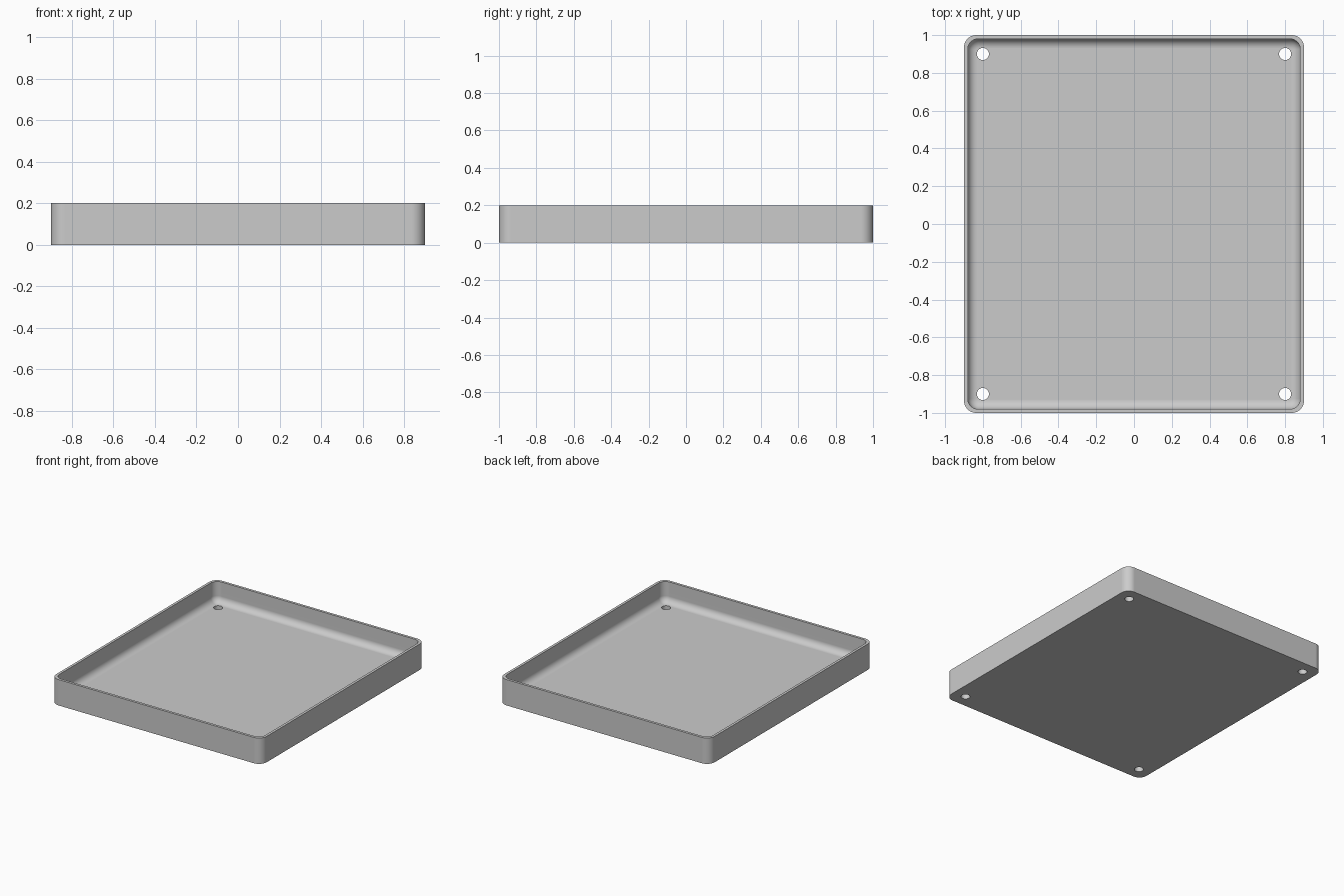
import bpy
import bmesh
from math import cos, sin, pi

cube = bpy.data.objects.get("Cube")
if cube:
    bpy.data.objects.remove(cube, do_unlink=True)

HALF_X, HALF_Y, HEIGHT = 0.9, 1.0, 0.2
WALL, FLOOR = 0.02, 0.04
CORNER, FILLET = 0.065, 0.05
HOLE_X, HOLE_Y, HOLE_R = 0.8, 0.9, 0.032
STEPS = 10

grey = bpy.data.materials.new("light grey")
grey.use_nodes = True
grey.diffuse_color = (0.6, 0.6, 0.6, 1)
grey.node_tree.nodes["Principled BSDF"].inputs["Base Color"].default_value = grey.diffuse_color


def rounded_ring(bm, inset, z, radius):
    """Loop of vertices around a rounded rectangle."""
    cx, cy = HALF_X - inset - radius, HALF_Y - inset - radius
    ring = []
    for q, (sx, sy) in enumerate([(1, 1), (-1, 1), (-1, -1), (1, -1)]):
        for i in range(STEPS + 1):
            a = (q + i / STEPS) * pi / 2
            ring.append(bm.verts.new((sx * cx + radius * cos(a), sy * cy + radius * sin(a), z)))
    return ring


def bridge(bm, lower, upper):
    n = len(lower)
    for i in range(n):
        j = (i + 1) % n
        bm.faces.new((lower[i], lower[j], upper[j], upper[i]))


# Tray shell: outer wall, rim, inner wall, rounded inner edge, floor
bm = bmesh.new()
inner_corner = CORNER - WALL / 2
rings = [rounded_ring(bm, 0, 0, CORNER),
         rounded_ring(bm, 0, HEIGHT, CORNER),
         rounded_ring(bm, WALL, HEIGHT, inner_corner)]
for i in range(STEPS + 1):
    a = i / STEPS * pi / 2
    shift = FILLET * (1 - cos(a))
    rings.append(rounded_ring(bm, WALL + shift, FLOOR + FILLET * (1 - sin(a)),
                              inner_corner - shift))
for lower, upper in zip(rings, rings[1:]):
    bridge(bm, lower, upper)
bm.faces.new(reversed(rings[0]))
bm.faces.new(rings[-1])
mesh = bpy.data.meshes.new("tray")
bm.to_mesh(mesh)
bm.free()
tray = bpy.data.objects.new("tray", mesh)
bpy.context.collection.objects.link(tray)
mesh.materials.append(grey)

# Screw holes through the floor corners
bm = bmesh.new()
for sx in (-1, 1):
    for sy in (-1, 1):
        made = bmesh.ops.create_cone(bm, cap_ends=True, segments=32,
                                     radius1=HOLE_R, radius2=HOLE_R, depth=0.3)
        bmesh.ops.translate(bm, verts=made["verts"], vec=(sx * HOLE_X, sy * HOLE_Y, 0))
cutter_mesh = bpy.data.meshes.new("hole_cutters")
bm.to_mesh(cutter_mesh)
bm.free()
cutter_mesh.materials.append(grey)
cutters = bpy.data.objects.new("hole_cutters", cutter_mesh)
bpy.context.collection.objects.link(cutters)
cutters.hide_render = True

cut = tray.modifiers.new("screw holes", 'BOOLEAN')
cut.operation = 'DIFFERENCE'
cut.solver = 'EXACT'
cut.object = cutters
bpy.ops.object.select_all(action='DESELECT')
bpy.context.view_layer.objects.active = tray
tray.select_set(True)
bpy.ops.object.modifier_apply(modifier=cut.name)
bpy.data.objects.remove(cutters, do_unlink=True)

# Smooth rounded parts, crisp rim and flat floor
bpy.ops.object.shade_smooth_by_angle(angle=pi / 6)
weighted = tray.modifiers.new("flat faces", 'WEIGHTED_NORMAL')
weighted.keep_sharp = True
